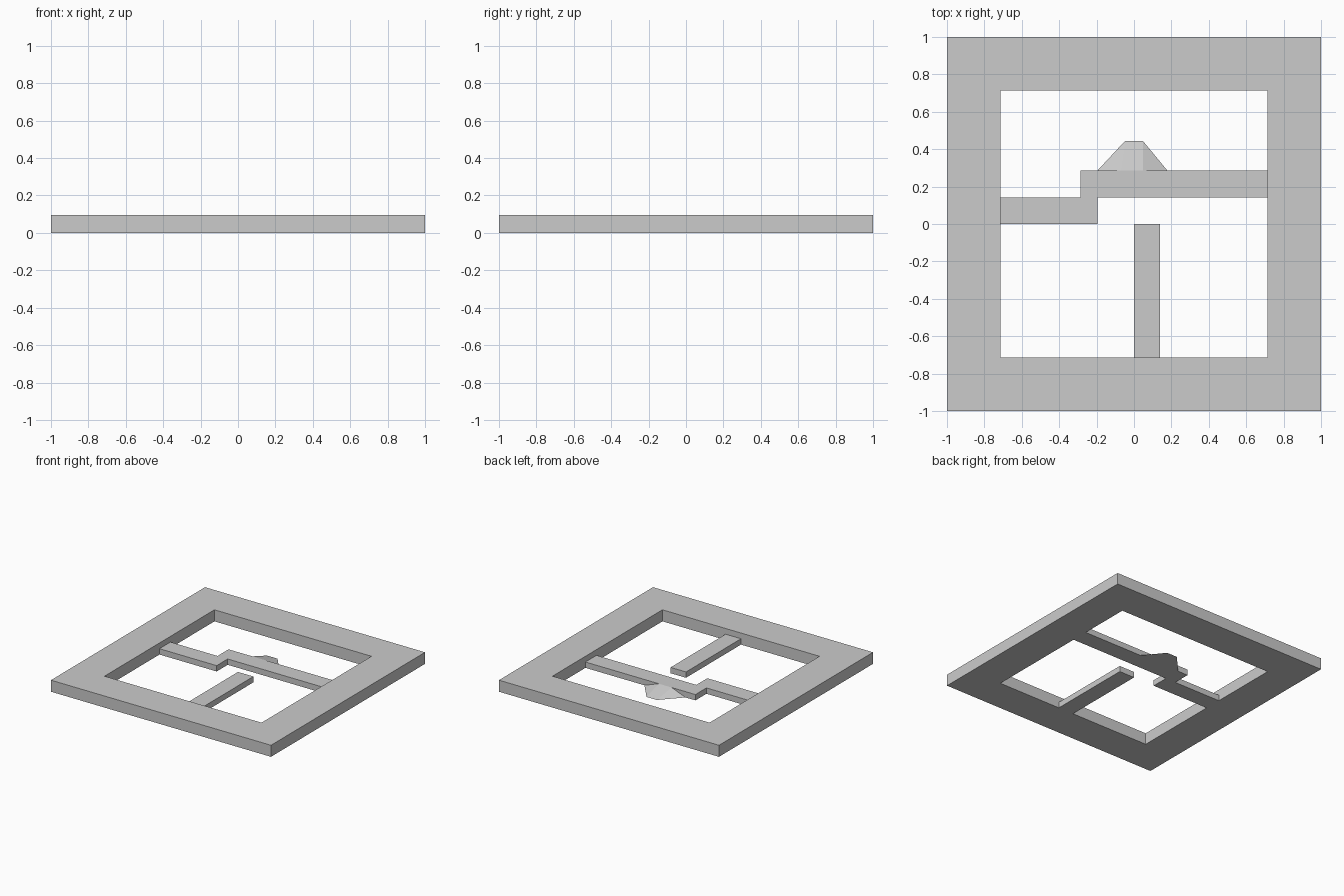
import bpy, bmesh

if "Cube" in bpy.data.objects:
    bpy.data.objects.remove(bpy.data.objects["Cube"])

FRAME_H = 0.095   # rim height
BAR_H = 0.048     # inner bars are half as tall
INNER = 0.714     # half size of the opening


def finish(name, bm):
    bmesh.ops.recalc_face_normals(bm, faces=bm.faces)
    me = bpy.data.meshes.new(name)
    bm.to_mesh(me)
    bm.free()
    ob = bpy.data.objects.new(name, me)
    bpy.context.collection.objects.link(ob)
    return ob


def slab(name, outline, height):
    """Extrude a flat outline upwards from z = 0."""
    bm = bmesh.new()
    face = bm.faces.new([bm.verts.new((x, y, 0)) for x, y in outline])
    ext = bmesh.ops.extrude_face_region(bm, geom=[face], use_keep_orig=True)
    top = [g for g in ext["geom"] if isinstance(g, bmesh.types.BMVert)]
    bmesh.ops.translate(bm, verts=top, vec=(0, 0, height))
    return finish(name, bm)


# Square outer frame: a rectangular section swept round four mitred corners
bm = bmesh.new()
section = [(1, 0), (1, FRAME_H), (INNER, FRAME_H), (INNER, 0)]
rings = [[bm.verts.new((sx * r, sy * r, z)) for r, z in section]
         for sx, sy in ((-1, -1), (1, -1), (1, 1), (-1, 1))]
for i in range(4):
    a, b = rings[i], rings[(i + 1) % 4]
    for j in range(4):
        k = (j + 1) % 4
        bm.faces.new((a[j], b[j], b[k], a[k]))
finish("outer_frame", bm)

# Stepped bar across the opening
slab("stepped_bar", [(-INNER, 0), (-0.194, 0), (-0.194, 0.143), (INNER, 0.143),
                     (INNER, 0.286), (-0.286, 0.286), (-0.286, 0.143),
                     (-INNER, 0.143)], BAR_H)

# Short bar reaching in from the front
slab("short_bar", [(0, -INNER), (0.14, -INNER), (0.14, 0), (0, 0)], BAR_H)

# Faceted ramp falling from the back of the stepped bar to the floor
bm = bmesh.new()
ramp = [(-0.195, 0.286, 0), (0.178, 0.286, 0), (0.047, 0.445, 0),
        (-0.047, 0.445, 0), (-0.07, 0.286, BAR_H), (0.047, 0.286, BAR_H)]
v = [bm.verts.new(p) for p in ramp]
for idx in ((0, 1, 2, 3), (0, 1, 5, 4), (0, 4, 3), (1, 2, 5), (3, 4, 5, 2)):
    bm.faces.new([v[i] for i in idx])
finish("ramp", bm)
